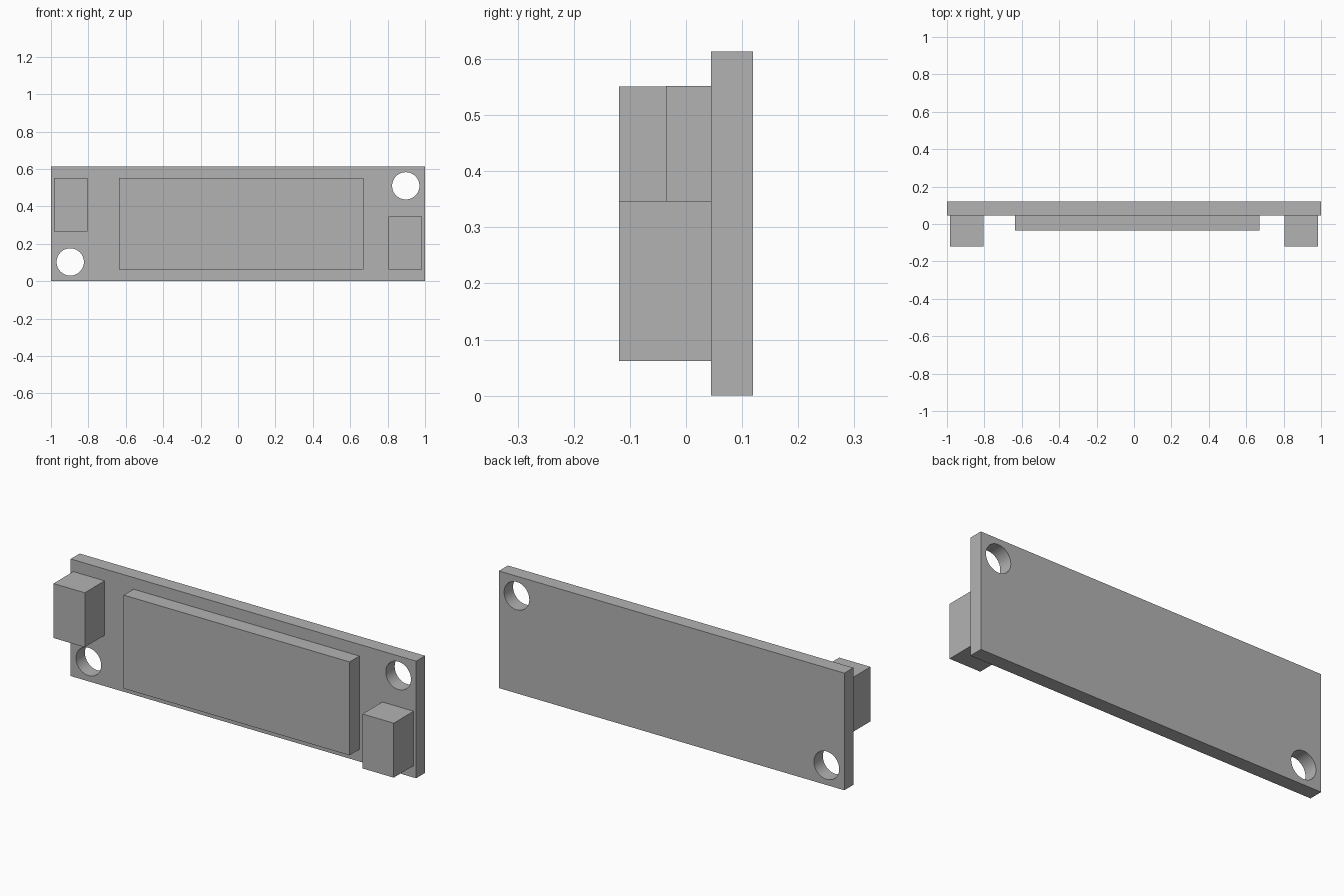
import bpy
import math

cube = bpy.data.objects.get("Cube")
if cube:
    bpy.data.objects.remove(cube, do_unlink=True)

# Single grey finish
grey = bpy.data.materials.new("plain_grey")
grey.use_nodes = True
GREY = (0.45, 0.45, 0.45, 1)
grey.diffuse_color = GREY
grey.node_tree.nodes["Principled BSDF"].inputs["Base Color"].default_value = GREY

BOARD_FRONT, BOARD_BACK = 0.045, 0.119
HEIGHT = 0.613


def box(name, x, y, z):
    """Box spanning the (low, high) range on each axis."""
    bpy.ops.mesh.primitive_cube_add(size=1, location=[sum(r) / 2 for r in (x, y, z)])
    obj = bpy.context.object
    obj.name = name
    obj.scale = [r[1] - r[0] for r in (x, y, z)]
    bpy.ops.object.transform_apply(location=False, rotation=False, scale=True)
    obj.data.materials.append(grey)
    return obj


# Circuit board
board = box("board", (-1, 1), (BOARD_FRONT, BOARD_BACK), (0, HEIGHT))

# Mounting holes in opposite corners
for x, z in ((-0.897, 0.103), (0.897, HEIGHT - 0.103)):
    bpy.ops.mesh.primitive_cylinder_add(
        vertices=48, radius=0.073, depth=0.4,
        location=(x, 0.08, z), rotation=(math.pi / 2, 0, 0))
    cutter = bpy.context.object
    cutter.hide_render = True
    cutter.data.materials.append(grey)
    cut = board.modifiers.new("mounting_hole", "BOOLEAN")
    cut.operation = "DIFFERENCE"
    cut.solver = "EXACT"
    cut.object = cutter
    bpy.ops.object.select_all(action="DESELECT")
    board.select_set(True)
    bpy.context.view_layer.objects.active = board
    bpy.ops.object.modifier_apply(modifier=cut.name)
    bpy.data.objects.remove(cutter, do_unlink=True)
bpy.ops.object.shade_smooth_by_angle(angle=math.radians(30))

# Display panel on the front
box("display_panel", (-0.637, 0.671), (-0.036, BOARD_FRONT), (0.063, 0.552))

# End connectors, placed diagonally opposite each other
box("right_connector", (-0.985, -0.804), (-0.119, BOARD_FRONT), (0.266, 0.551))
box("left_connector", (0.804, 0.985), (-0.119, BOARD_FRONT), (0.062, 0.347))
